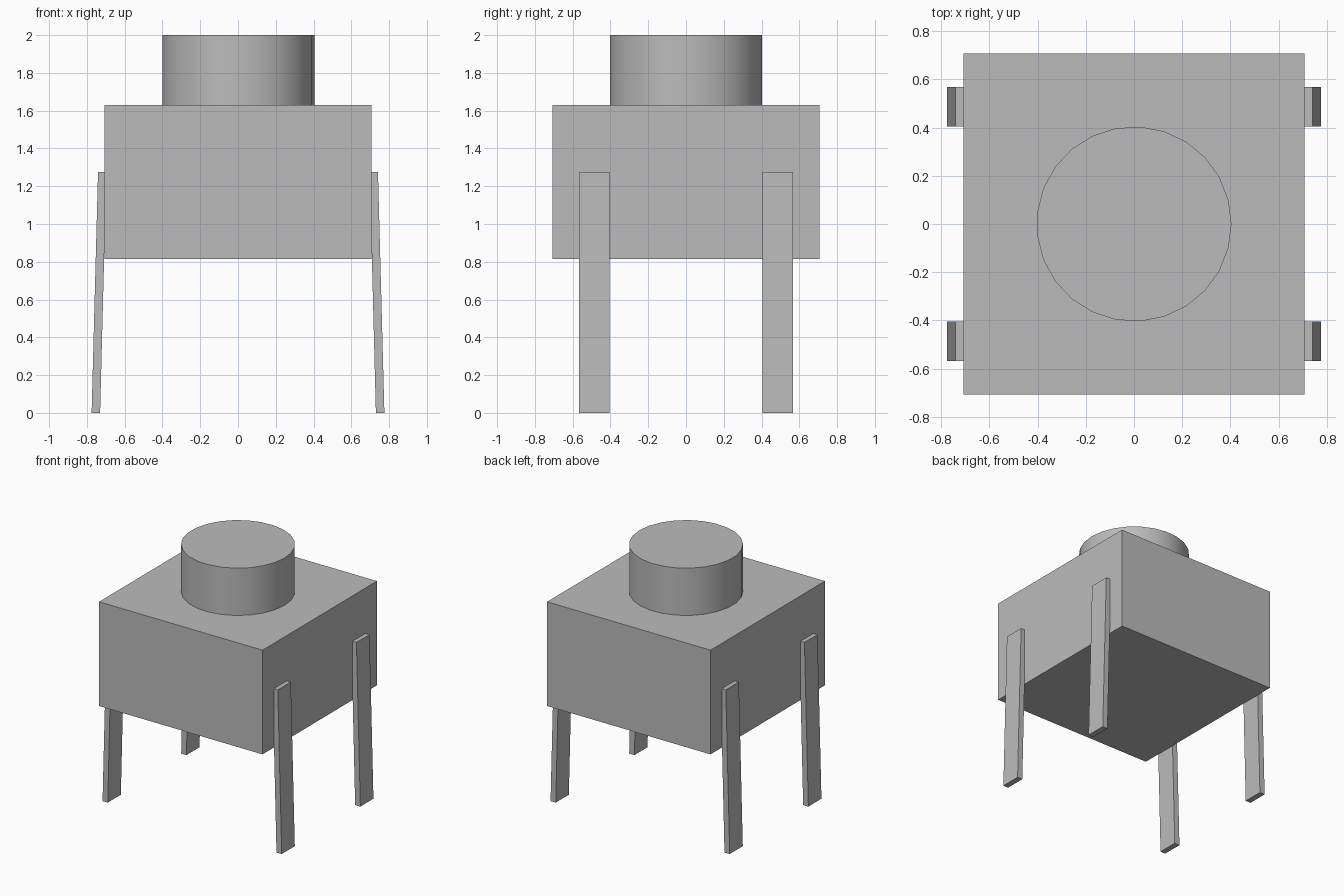
import bpy
import bmesh
import math
from mathutils import Matrix

cube = bpy.data.objects.get("Cube")
if cube:
    bpy.data.objects.remove(cube, do_unlink=True)

GREY = (0.5, 0.5, 0.5, 1.0)
grey = bpy.data.materials.new("plain_grey")
grey.use_nodes = True
grey.diffuse_color = GREY
grey.node_tree.nodes["Principled BSDF"].inputs["Base Color"].default_value = GREY


def add_object(name, bm):
    bmesh.ops.recalc_face_normals(bm, faces=bm.faces)
    mesh = bpy.data.meshes.new(name)
    bm.to_mesh(mesh)
    bm.free()
    mesh.materials.append(grey)
    obj = bpy.data.objects.new(name, mesh)
    bpy.context.collection.objects.link(obj)
    return obj


# Square housing
BODY_HALF, BODY_BOTTOM, BODY_TOP = 0.707, 0.815, 1.63
bm = bmesh.new()
bmesh.ops.create_cube(bm, size=1.0)
bmesh.ops.scale(bm, vec=(2 * BODY_HALF, 2 * BODY_HALF, BODY_TOP - BODY_BOTTOM), verts=bm.verts)
bmesh.ops.translate(bm, vec=(0, 0, (BODY_TOP + BODY_BOTTOM) / 2), verts=bm.verts)
add_object("housing", bm)

# Round push button, smooth around its side
BUTTON_TOP = 2.0
bm = bmesh.new()
placement = (Matrix.Translation((0, 0, (BODY_TOP + BUTTON_TOP) / 2))
             @ Matrix.Rotation(-math.pi / 2, 4, "Z"))
bmesh.ops.create_cone(bm, cap_ends=True, segments=25, radius1=0.404, radius2=0.404,
                      depth=BUTTON_TOP - BODY_TOP, matrix=placement)
button = add_object("push_button", bm)
bpy.ops.object.select_all(action="DESELECT")
button.select_set(True)
bpy.context.view_layer.objects.active = button
bpy.ops.object.shade_smooth_by_angle(angle=math.radians(30))

# Four flat legs that splay outward toward the ground
LEG_PROFILE = [(0.73, 0), (0.775, 0), (0.741, 1.275), (0.697, 1.275)]
LEG_NEAR, LEG_FAR = 0.405, 0.567
for side, x_sign in (("left", 1), ("right", -1)):
    for end, y_sign in (("front", -1), ("back", 1)):
        bm = bmesh.new()
        verts = [bm.verts.new((x * x_sign, LEG_NEAR * y_sign, z)) for x, z in LEG_PROFILE]
        face = bm.faces.new(verts)
        swept = bmesh.ops.extrude_face_region(bm, geom=[face])["geom"]
        bmesh.ops.translate(bm, vec=(0, (LEG_FAR - LEG_NEAR) * y_sign, 0),
                            verts=[g for g in swept if isinstance(g, bmesh.types.BMVert)])
        add_object(f"{end}_{side}_leg", bm)
